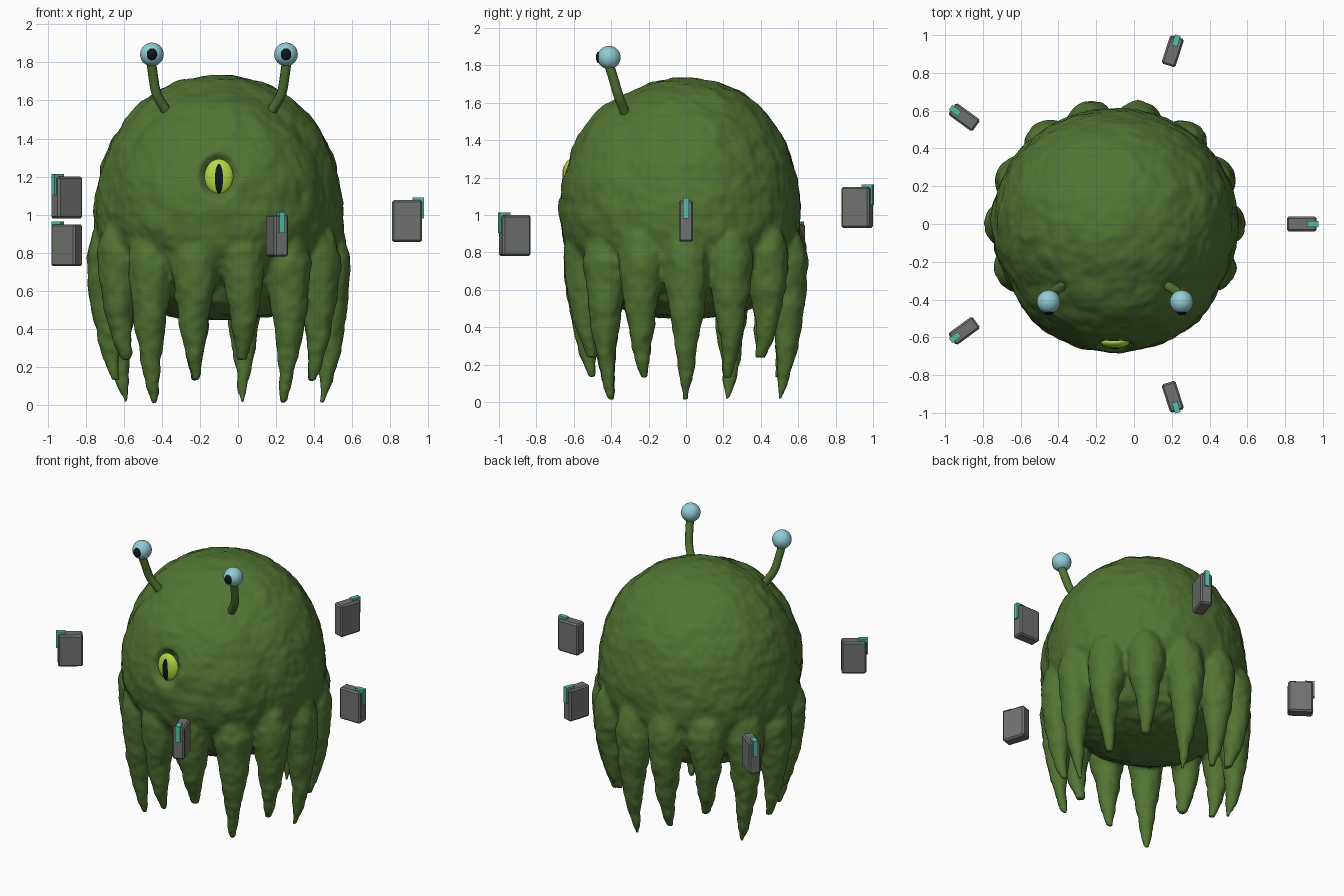
import bpy, bmesh, math
from mathutils import Matrix, Vector, noise

cube = bpy.data.objects.get("Cube")
if cube:
    bpy.data.objects.remove(cube, do_unlink=True)

AXIS = -0.1  # x of the creature's centre line
EYE = Vector((AXIS, -0.625, 1.2))
SIZE = Vector((0.076, 0.034, 0.093))


def material(name, colour):
    mat = bpy.data.materials.new(name)
    mat.use_nodes = True
    mat.diffuse_color = (*colour, 1)
    mat.node_tree.nodes["Principled BSDF"].inputs["Base Color"].default_value = (*colour, 1)
    return mat


GREEN = material("moss green skin", (0.083, 0.175, 0.033))
BLUE = material("pale blue eyeball", (0.29, 0.61, 0.67))
LIME = material("lime iris", (0.47, 0.69, 0.06))
BLACK = material("dark pupil", (0.004, 0.008, 0.012))
GREY = material("grey casing", (0.16, 0.17, 0.157))
TEAL = material("teal tab", (0.09, 0.52, 0.38))


def finish(name, bm, mat, smooth=True):
    bmesh.ops.recalc_face_normals(bm, faces=bm.faces)
    mesh = bpy.data.meshes.new(name)
    for f in bm.faces:
        f.smooth = smooth
    bm.to_mesh(mesh)
    bm.free()
    mesh.materials.append(mat)
    obj = bpy.data.objects.new(name, mesh)
    bpy.context.collection.objects.link(obj)
    return obj


def rings(bm, centres, radii, sides, squash=1.0):
    """Closed tube of horizontal rings."""
    loops = []
    for c, r in zip(centres, radii):
        angles = [2 * math.pi * i / sides for i in range(sides)]
        loops.append([bm.verts.new((c[0] + r * math.cos(a), c[1] + r * squash * math.sin(a), c[2]))
                      for a in angles])
    for lo, hi in zip(loops, loops[1:]):
        for i in range(sides):
            j = (i + 1) % sides
            bm.faces.new((lo[i], lo[j], hi[j], hi[i]))
    bm.faces.new(loops[0][::-1])
    bm.faces.new(loops[-1])


def ellipsoid(bm, centre, size, segments=32):
    m = Matrix.Translation(centre) @ Matrix.Diagonal((*size, 1))
    return bmesh.ops.create_uvsphere(bm, u_segments=segments, v_segments=segments // 2,
                                     radius=1, matrix=m)["verts"]


# Domed body: lathe profile of (radius, height)
bm = bmesh.new()
profile = [(0.15, 0.45), (0.32, 0.48), (0.45, 0.54), (0.54, 0.65), (0.61, 0.78), (0.648, 0.9),
           (0.654, 1.02), (0.64, 1.15), (0.612, 1.28), (0.562, 1.4), (0.495, 1.5),
           (0.4, 1.6), (0.31, 1.66), (0.2, 1.705), (0.08, 1.73)]
rings(bm, [(AXIS, 0, z) for r, z in profile], [r for r, z in profile], 64, 0.94)

# Swollen face, flatter on its lower half
FACE_Z = 1.02
for v in ellipsoid(bm, (AXIS, -0.22, FACE_Z), (0.57, 0.46, 0.64), 48):
    if v.co.z < FACE_Z:
        v.co.z = FACE_Z + (v.co.z - FACE_Z) * 0.75

# Skirt of fourteen tapering tentacles: long, medium and short in turn
COUNT = 14
reach = [0.56, 0.565, 0.568, 0.575, 0.583, 0.585, 0.58, 0.565, 0.54]
girth = [0.05, 0.105, 0.127, 0.114, 0.095, 0.075, 0.055, 0.036, 0.015]
for n in range(COUNT):
    a = 2 * math.pi * n / COUNT
    tip = (0.01, 0.13, 0.24)[n % 3]
    path = []
    for k, r in enumerate(reach):
        t = k / (len(reach) - 1)
        sway = a + 0.03 * math.sin(5 * t + 2 * n) * t * (1 - t)
        path.append((AXIS + r * math.cos(sway), 0.95 * r * math.sin(sway), 1.0 + (tip - 1.0) * t))
    blunt = [g + 0.06 * tip * k / len(girth) for k, g in enumerate(girth)]
    rings(bm, path, blunt, 16)
body = finish("body", bm, GREEN)

# Fuse the skin into one surface
remesh = body.modifiers.new("fuse", 'REMESH')
remesh.mode = 'VOXEL'
remesh.voxel_size = 0.015
soften = body.modifiers.new("soften", 'SMOOTH')
soften.iterations = 4
bpy.context.view_layer.update()
fused = bpy.data.meshes.new_from_object(body.evaluated_get(bpy.context.evaluated_depsgraph_get()))
body.modifiers.clear()
body.data = fused
fused.materials.clear()
fused.materials.append(GREEN)

# Roughen the skin and press in the eye socket
bm = bmesh.new()
bm.from_mesh(fused)
bm.normal_update()
moves = [(v, v.normal * (0.01 * noise.noise(v.co * 9) + 0.005 * noise.noise(v.co * 22)))
         for v in bm.verts]
for v, offset in moves:
    v.co += offset
    gap = v.co - EYE
    dent = 1 - (gap.x / 0.105) ** 2 - (gap.z / 0.125) ** 2
    if dent > 0 and gap.y < 0.2:
        v.co.y += 0.075 * dent
for f in bm.faces:
    f.smooth = True
    f.material_index = 0
bm.to_mesh(fused)
bm.free()

# Central eye
bm = bmesh.new()
ellipsoid(bm, EYE, SIZE)
finish("central_eye", bm, LIME)

# Slit pupil: thin plate that follows the eye's curve
bm = bmesh.new()
bmesh.ops.create_grid(bm, x_segments=8, y_segments=16, size=1)
for v in bm.verts:
    u, w = v.co.x, v.co.y
    x = 0.021 * u * math.sqrt(1 - w * w / 2)
    z = 0.075 * w * math.sqrt(1 - u * u / 2) - 0.008
    depth = SIZE.y * math.sqrt(1 - (x / SIZE.x) ** 2 - (z / SIZE.z) ** 2)
    v.co = EYE + Vector((x, -depth - 0.004, z))
bmesh.ops.solidify(bm, geom=bm.faces[:], thickness=0.006)
finish("slit_pupil", bm, BLACK, False)

# Eye stalks, mirrored about the centre line
for side, label in ((1, "left"), (-1, "right")):
    curve = bpy.data.curves.new(label + "_stalk", 'CURVE')
    curve.dimensions = '3D'
    curve.bevel_depth = 0.026
    curve.bevel_resolution = 3
    curve.use_fill_caps = True
    spline = curve.splines.new('NURBS')
    stations = [(0.25, -0.31, 1.5), (0.285, -0.33, 1.56), (0.33, -0.36, 1.63),
                (0.345, -0.385, 1.72), (0.355, -0.41, 1.8)]
    spline.points.add(len(stations) - 1)
    for p, (x, y, z) in zip(spline.points, stations):
        p.co = (AXIS + side * x, y, z, 1)
    spline.use_endpoint_u = True
    spline.order_u = 3
    curve.materials.append(GREEN)
    bpy.context.collection.objects.link(bpy.data.objects.new(label + "_stalk", curve))

    ball = Vector((AXIS + side * 0.352, -0.412, 1.842))
    bm = bmesh.new()
    ellipsoid(bm, ball, (0.062, 0.062, 0.062))
    finish(label + "_eyeball", bm, BLUE)
    bm = bmesh.new()
    ellipsoid(bm, ball + Vector((0, -0.054, 0)), (0.027, 0.016, 0.031), 20)
    finish(label + "_pupil", bm, BLACK)


def block(name, size, place, mat, bevel):
    bm = bmesh.new()
    bmesh.ops.create_cube(bm, size=1, matrix=Matrix.Diagonal((*size, 1)))
    if bevel:
        bmesh.ops.bevel(bm, geom=bm.edges[:], offset=bevel, segments=1, affect='EDGES')
    bm.transform(place)
    finish(name, bm, mat, False)


# Ring of five floating cases, each with a tab on its outer top edge
for n, z in enumerate([0.967, 1.04, 0.84, 1.09, 0.89]):
    a = 2 * math.pi * n / 5
    place = (Matrix.Translation((AXIS + 0.988 * math.cos(a), 0.962 * math.sin(a), z))
             @ Matrix.Rotation(a, 4, 'Z'))
    block(f"case_{n + 1}", (0.158, 0.077, 0.22), place, GREY, 0.01)
    block(f"tab_{n + 1}", (0.06, 0.031, 0.11), place @ Matrix.Translation((0.059, 0, 0.069)), TEAL, 0)
